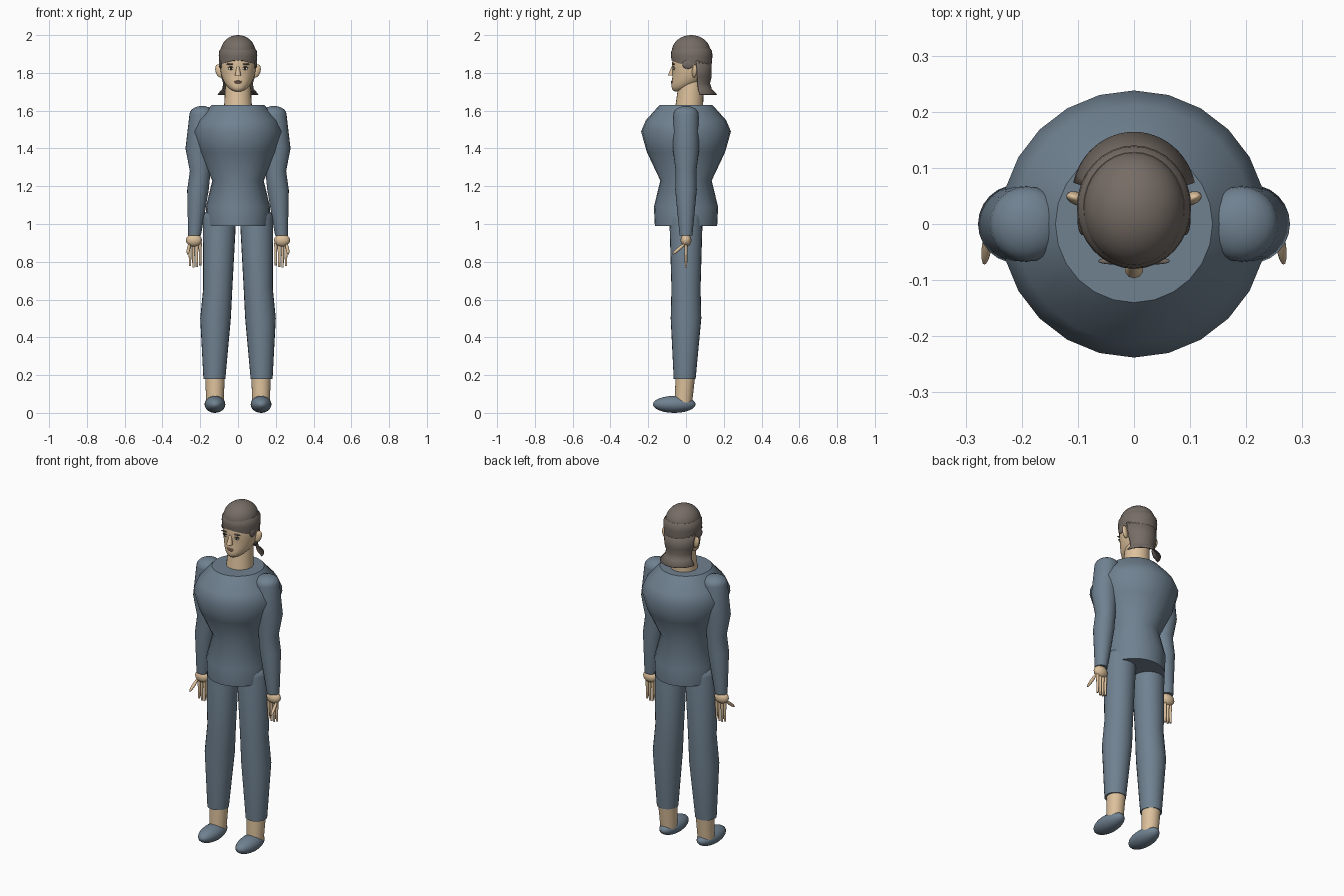
import bpy
from math import sin, cos, pi, radians
from mathutils import Vector

cube = bpy.data.objects.get("Cube")
if cube:
    bpy.data.objects.remove(cube, do_unlink=True)


def material(name, red, green, blue):
    mat = bpy.data.materials.new(name)
    mat.use_nodes = True
    mat.diffuse_color = (red, green, blue, 1)
    shader = mat.node_tree.nodes["Principled BSDF"]
    shader.inputs["Base Color"].default_value = mat.diffuse_color
    return mat


cloth = material("slate blue cloth", .16, .22, .28)
skin = material("tan skin", .72, .53, .33)
hair = material("grey brown hair", .18, .15, .13)
white = material("eye white", .7, .66, .6)
dark = material("dark iris", .03, .03, .02)
lip = material("lip", .45, .26, .18)
parts = []


def loft(name, rings, mat, sides=24, arc=pi):
    """Skin rings of (centre, width, depth); an arc below pi leaves the front open."""
    closed = arc == pi
    columns = sides if closed else sides + 1
    verts, faces = [], []
    for centre, width, depth in rings:
        for k in range(columns):
            angle = pi - arc + 2 * arc * k / sides
            verts.append(Vector(centre) + Vector((width * sin(angle), -depth * cos(angle), 0)))
    for row in range(len(rings) - 1):
        low, high = row * columns, (row + 1) * columns
        for k in range(sides):
            nxt = (k + 1) % columns
            faces.append((low + k, low + nxt, high + nxt, high + k))
    if closed:
        faces.append(tuple(reversed(range(sides))))
        faces.append(tuple(range(len(verts) - sides, len(verts))))
    mesh = bpy.data.meshes.new(name)
    mesh.from_pydata(verts, [], faces)
    mesh.materials.append(mat)
    ob = bpy.data.objects.new(name, mesh)
    bpy.context.collection.objects.link(ob)
    parts.append(ob)
    return ob


def limb(name, joints, mat, dome=0, sides=24):
    """Round tube through (centre, radius) joints, with an optional domed top."""
    rings = [(centre, radius, radius) for centre, radius in joints]
    if dome:
        top, radius = joints[-1]
        steps = 6
        for step in range(1, steps):
            angle = step / steps * pi / 2
            centre = Vector(top) + Vector((0, 0, dome * sin(angle)))
            rings.append((centre, radius * cos(angle), radius * cos(angle)))
    return loft(name, rings, mat, sides)


def ellipsoid(name, at, size, mat, sides=16, aim=None):
    bpy.ops.mesh.primitive_uv_sphere_add(segments=sides, ring_count=sides // 2, location=at)
    ob = bpy.context.object
    ob.name = name
    ob.scale = size
    if aim:
        ob.rotation_euler = Vector(aim).to_track_quat("Z", "Y").to_euler()
    ob.data.materials.append(mat)
    parts.append(ob)
    return ob


# Tunic: a round turned body
hem, hip, waist = (.99, .165), (1.09, .17), (1.23, .136)
ribs, chest, upper_chest, collar = (1.38, .207), (1.49, .238), (1.55, .212), (1.63, .14)
profile = [hem, hip, waist, ribs, chest, upper_chest, collar]
limb("tunic", [((0, 0, height), radius) for height, radius in profile], cloth)

# Neck, and a head whose jaw slopes forward below the cheeks
limb("neck", [((0, .015, 1.6), .075), ((0, .03, 1.77), .065)], skin)
head = ellipsoid("head", at=(0, .03, 1.84), size=(.095, .104, .14), mat=skin, sides=32)
for vert in head.data.vertices:
    below = max(0, -vert.co.z - .15)
    vert.co.y -= below ** 2

# Nose and mouth
nose_tip, nose_bridge = (0, -.08, 1.785), (0, -.068, 1.835)
limb("nose", [(nose_tip, .017), (nose_bridge, .007)], skin, sides=10)
ellipsoid("upper_lip", at=(0, -.074, 1.755), size=(.022, .006, .004), mat=lip)
ellipsoid("lower_lip", at=(0, -.074, 1.748), size=(.018, .006, .005), mat=lip)

# Hair: domed crown, rolled band and a flared back
ellipsoid("hair_crown", at=(0, .027, 1.915), size=(.091, .102, .085), mat=hair, sides=32)
band = loft("hair_band", [((0, .03, height), width, width + .008) for height, width in
                          ((1.845, .098), (1.89, .102), (1.915, .1), (1.93, .09))],
            hair, sides=32)
for vert in band.data.vertices:
    # Lift the lower edge over the forehead
    if vert.co.z < 1.85 and vert.co.y < 0:
        vert.co.z += .022 * (vert.co.y / -.076) ** 2

flare, nape, neckline, mid, top = (1.687, .111), (1.715, .086), (1.745, .08), (1.78, .092), (1.87, .1)
back = loft("hair_back", [((0, .03 + (top[0] - height) / 10, height), width, width + .005)
                          for height, width in (flare, nape, neckline, mid, top)],
            hair, arc=pi * .43)
thickness = back.modifiers.new("thickness", "SOLIDIFY")
thickness.thickness = .006

for s, side in ((1, "left"), (-1, "right")):
    # Face details
    ellipsoid(f"{side}_eye", at=(s * .037, -.064, 1.823), size=(.016, .006, .007), mat=white)
    ellipsoid(f"{side}_iris", at=(s * .037, -.068, 1.823), size=(.006, .004, .006), mat=dark)
    ellipsoid(f"{side}_eyelid", at=(s * .037, -.066, 1.83), size=(.018, .006, .003), mat=dark)
    ellipsoid(f"{side}_eyebrow", at=(s * .04, -.066, 1.846), size=(.024, .006, .004), mat=hair)
    ellipsoid(f"{side}_ear", at=(s * .1, .045, 1.81), size=(.012, .02, .036), mat=skin,
              aim=(s * .3, .1, 1))
    ellipsoid(f"{side}_temple_lock", at=(s * .092, .01, 1.845), size=(.009, .03, .024), mat=hair)

    # Sleeve with a rounded shoulder
    cuff, forearm = ((s * .23, 0, .94), .034), ((s * .212, 0, 1.18), .057)
    elbow, biceps = ((s * .2, 0, 1.28), .055), ((s * .208, 0, 1.4), .07)
    shoulder = ((s * .19, 0, 1.58), .067)
    limb(f"{side}_sleeve", [cuff, forearm, elbow, biceps, shoulder], cloth, dome=.045)

    # Hand, fingers and forward thumb
    ellipsoid(f"{side}_palm", at=(s * .233, 0, .914), size=(.043, .029, .034), mat=skin)
    for finger in range(4):
        across = s * (.2 + finger * .018)
        tip = .78 - .01 * sin(finger)
        limb(f"{side}_finger_{finger + 1}",
             [((across, 0, tip), .006), ((across, 0, .9), .009)], skin, sides=10)
    ellipsoid(f"{side}_thumb", at=(s * .262, -.038, .868), size=(.009, .009, .045), mat=skin,
              aim=(s * .1, -.7, -.6))

    # Trouser leg with a rounded top
    leg_hem, knee = ((s * .125, -.007, .18), .058), ((s * .119, 0, .5), .081)
    thigh, leg_top = ((s * .107, 0, .66), .077), ((s * .098, 0, 1.03), .088)
    limb(f"{side}_trouser_leg", [leg_hem, knee, thigh, leg_top], cloth, dome=.06)

    # Ankle and shoe
    limb(f"{side}_ankle", [((s * .122, -.014, .05), .046), ((s * .122, -.003, .2), .052)], skin)
    ellipsoid(f"{side}_shoe", at=(s * .122, -.062, .045), size=(.055, .113, .045),
              mat=cloth, sides=24)

# Smooth shading with crisp rims
bpy.ops.object.select_all(action="DESELECT")
for ob in parts:
    ob.select_set(True)
bpy.context.view_layer.objects.active = parts[0]
bpy.ops.object.shade_smooth_by_angle(angle=radians(40))
